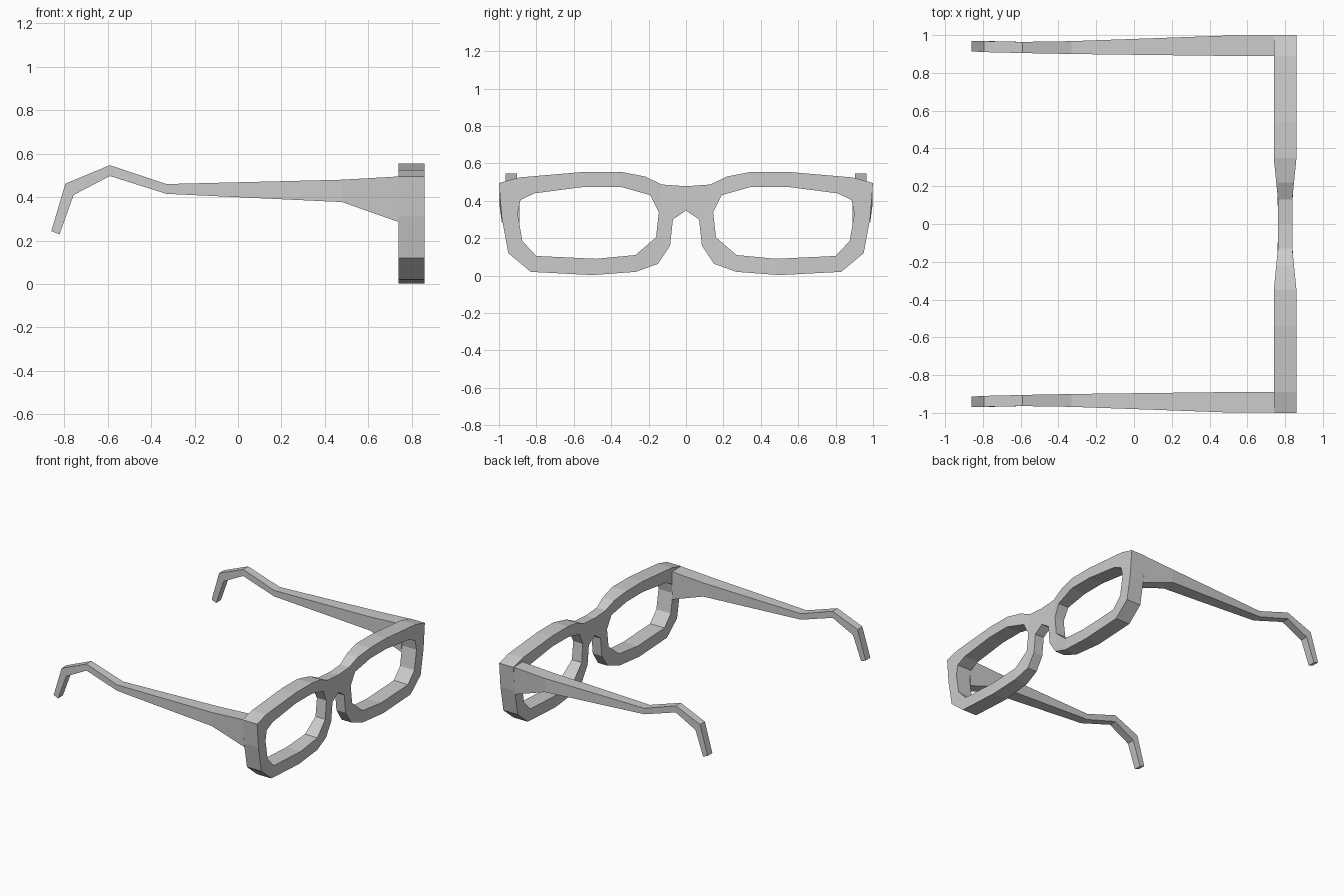
import bpy, bmesh

if "Cube" in bpy.data.objects:
    bpy.data.objects.remove(bpy.data.objects["Cube"])


def finish(bm, name):
    bmesh.ops.remove_doubles(bm, verts=bm.verts, dist=0.0005)
    bmesh.ops.recalc_face_normals(bm, faces=bm.faces)
    mesh = bpy.data.meshes.new(name)
    bm.to_mesh(mesh)
    bm.free()
    obj = bpy.data.objects.new(name, mesh)
    bpy.context.collection.objects.link(obj)
    return obj


# Lens rim: matching inner and outer outline points (y, z), clockwise from bridge
INNER = [(.145, .34), (.145, .34), (.19, .43), (.35, .475), (.54, .475), (.81, .44),
         (.885, .405), (.90, .33), (.875, .185), (.80, .105), (.48, .09),
         (.27, .11), (.16, .205), (.15, .21)]
OUTER = [(.07, .30), (.13, .487), (.22, .53), (.35, .555), (.54, .555), (.89, .525),
         (1.0, .495), (.985, .31), (.95, .12), (.83, .02), (.50, .003),
         (.27, .02), (.15, .063), (.085, .16)]
INNER[-1] = INNER[-2]
FRAME_X = 0.80


def half_depth(y):
    # the frame thins towards the bridge
    t = min(1, max(0, (abs(y) - .13) / .22))
    return .038 + .022 * t


def build_frame():
    bm = bmesh.new()
    polys = [[(0, .478), OUTER[1], OUTER[0], (0, .348)]]
    n = len(INNER)
    for i in range(n):
        j = (i + 1) % n
        quad = [INNER[i], OUTER[i], OUTER[j], INNER[j]]
        polys.append(list(dict.fromkeys(quad)))
    for s in (1, -1):
        for p in polys:
            bm.faces.new([bm.verts.new((FRAME_X, s * y, z)) for y, z in p])
    bmesh.ops.remove_doubles(bm, verts=bm.verts, dist=0.0005)
    # extrude the flat sheet to full depth
    front = list(bm.verts)
    res = bmesh.ops.extrude_face_region(bm, geom=bm.faces[:], use_keep_orig=True)
    back = [g for g in res["geom"] if isinstance(g, bmesh.types.BMVert)]
    for v in front:
        v.co.x += half_depth(v.co.y)
    for v in back:
        v.co.x -= half_depth(v.co.y)
    return finish(bm, "frame_front")


# Temple arm sections: top (x, z), bottom (x, z), inner y, outer y
ARM = [((.74, .495), (.74, .285), .89, .997),
       ((.48, .48), (.48, .377), .89, .997),
       ((-.33, .46), (-.33, .415), .90, .968),
       ((-.59, .547), (-.59, .497), .905, .964),
       ((-.795, .462), (-.757, .41), .91, .968),
       ((-.86, .243), (-.822, .228), .914, .97)]


def build_arm(name, s):
    bm = bmesh.new()
    rings = []
    for (tx, tz), (bx, bz), yi, yo in ARM:
        low = .985 if bx > .7 else yo      # follows the tapered frame side
        rings.append([bm.verts.new(c) for c in
                      ((tx, s * yi, tz), (tx, s * yo, tz),
                       (bx, s * low, bz), (bx, s * yi, bz))])
    for a, b in zip(rings, rings[1:]):
        for k in range(4):
            m = (k + 1) % 4
            bm.faces.new((a[k], a[m], b[m], b[k]))
    bm.faces.new(rings[0])
    bm.faces.new(rings[-1])
    return finish(bm, name)


build_frame()
build_arm("temple_arm_back", 1)
build_arm("temple_arm_front", -1)
